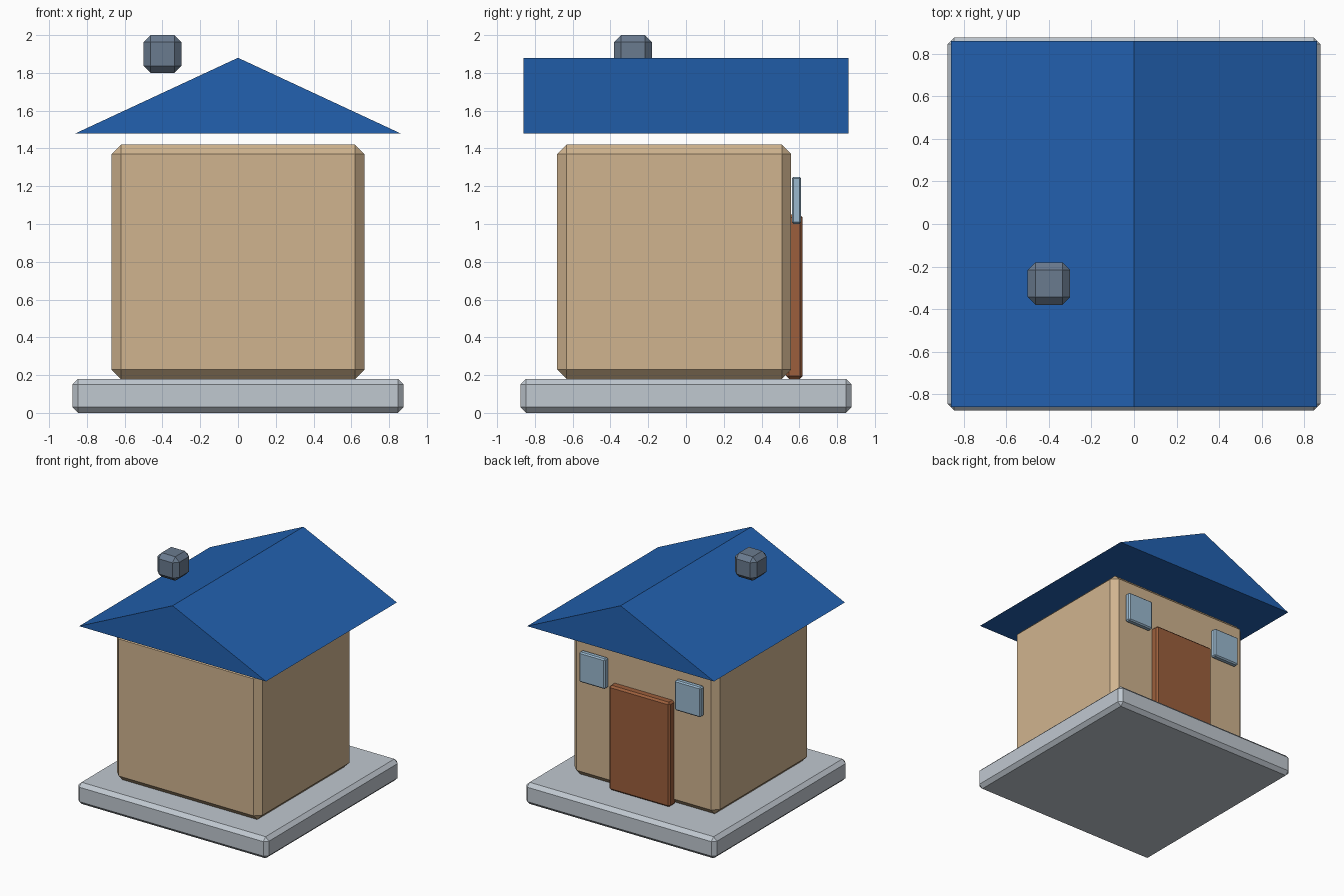
import bpy, bmesh

if "Cube" in bpy.data.objects:
    bpy.data.objects.remove(bpy.data.objects["Cube"])


def srgb(r, g, b):
    f = lambda c: c / 12.92 if c <= 0.04045 else ((c + 0.055) / 1.055) ** 2.4
    return (f(r / 255), f(g / 255), f(b / 255), 1.0)


def material(name, *rgb):
    m = bpy.data.materials.new(name)
    m.diffuse_color = srgb(*rgb)
    m.use_nodes = True
    m.node_tree.nodes["Principled BSDF"].inputs["Base Color"].default_value = m.diffuse_color
    return m


tan = material("tan wall", 208, 180, 143)
blue = material("roof blue", 34, 97, 176)
stone = material("light grey stone", 192, 200, 208)
slate = material("slate grey", 106, 123, 143)
wood = material("door brown", 156, 95, 60)
glass = material("pale blue glass", 155, 185, 207)


def add_object(name, bm, mat):
    bmesh.ops.recalc_face_normals(bm, faces=bm.faces)
    mesh = bpy.data.meshes.new(name)
    bm.to_mesh(mesh)
    bm.free()
    mesh.materials.append(mat)
    ob = bpy.data.objects.new(name, mesh)
    bpy.context.collection.objects.link(ob)
    return ob


def chamfered_box(name, x, y, z, chamfer, mat):
    """Box spanning the (min, max) ranges, with every edge chamfered."""
    bm = bmesh.new()
    bmesh.ops.create_cube(bm, size=1)
    for v in bm.verts:
        v.co = [r[0] if c < 0 else r[1] for c, r in zip(v.co, (x, y, z))]
    bmesh.ops.bevel(bm, geom=bm.edges[:], offset=chamfer, segments=1,
                    affect='EDGES', profile=0.5)
    return add_object(name, bm, mat)


# Foundation slab and walls
chamfered_box("foundation", (-0.877, 0.877), (-0.877, 0.877), (0, 0.18), 0.03, stone)
chamfered_box("walls", (-0.67, 0.67), (-0.683, 0.557), (0.18, 1.42), 0.05, tan)

# Gable roof: triangular profile extruded along y
bm = bmesh.new()
profile = [bm.verts.new((x, -0.86, z)) for x, z in ((-0.86, 1.48), (0.86, 1.48), (0, 1.88))]
gable = bm.faces.new(profile)
ext = bmesh.ops.extrude_face_region(bm, geom=[gable], use_keep_orig=True)
for v in ext["geom"]:
    if isinstance(v, bmesh.types.BMVert):
        v.co.y = 0.86
add_object("roof", bm, blue)

# Chimney
chamfered_box("chimney", (-0.5, -0.3), (-0.38, -0.18), (1.8, 2.0), 0.037, slate)

# Door and the two windows on the back wall
chamfered_box("door", (-0.28, 0.28), (0.53, 0.618), (0.18, 1.05), 0.015, wood)
for side, cx in (("left", -0.44), ("right", 0.44)):
    chamfered_box("window_" + side, (cx - 0.12, cx + 0.12), (0.56, 0.61), (1.0, 1.25), 0.01, glass)
